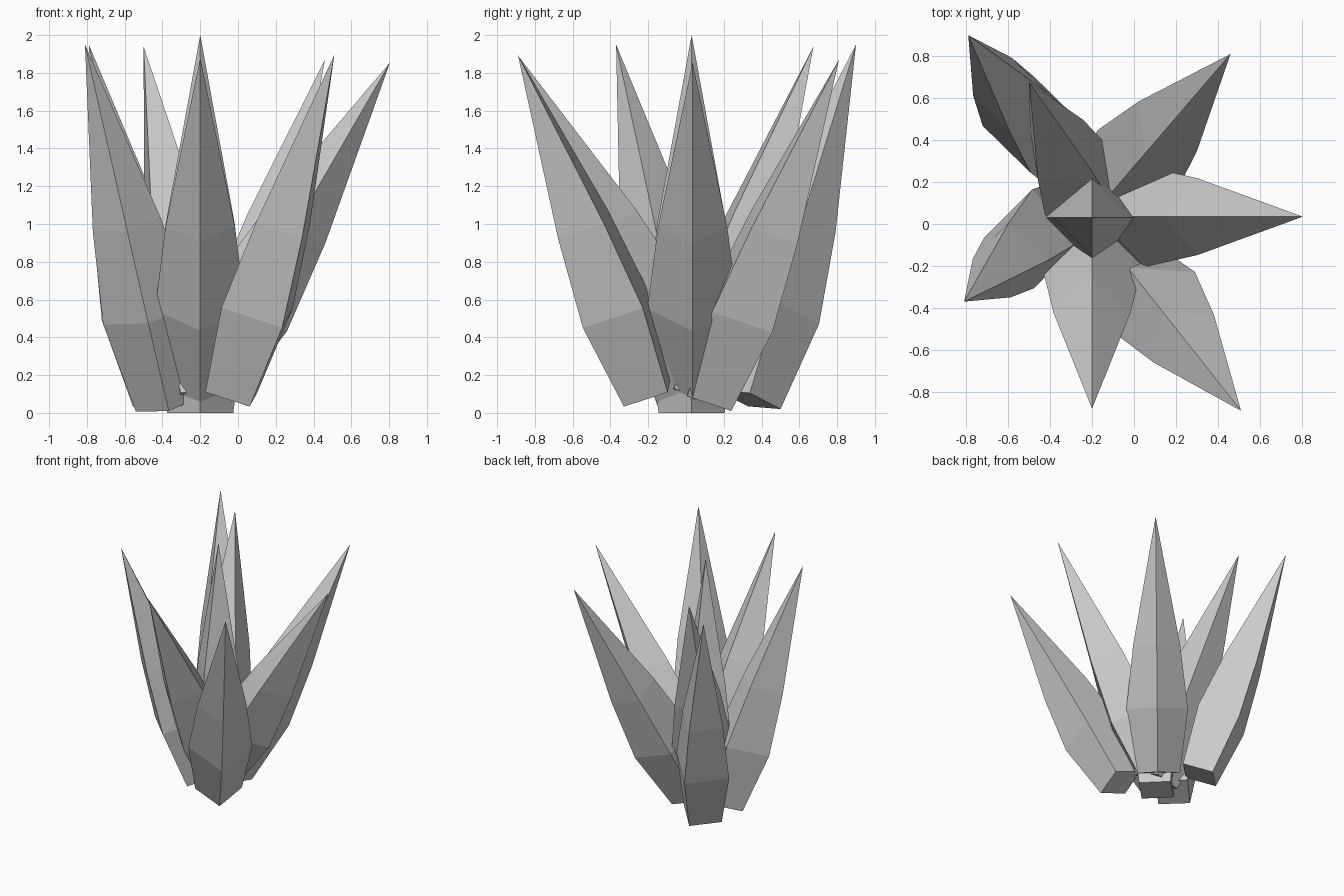
import bpy, bmesh
from math import cos, sin, radians
from mathutils import Vector

if "Cube" in bpy.data.objects:
    bpy.data.objects.remove(bpy.data.objects["Cube"])

# Shared four-sided leaf profile: (fraction of length, radius)
RINGS = [(0.0, 0.175), (0.25, 0.24), (0.5, 0.183)]


def leaf(name, base, tip, corner_deg):
    """Pointed diamond-section leaf; one ridge faces corner_deg before tilting."""
    base, tip = Vector(base), Vector(tip)
    axis = tip - base
    tilt = Vector((0, 0, 1)).rotation_difference(axis)
    bm = bmesh.new()
    rings = []
    for t, r in RINGS:
        ring = []
        for k in range(4):
            a = radians(corner_deg + 90 * k)
            ring.append(bm.verts.new(base + axis * t + tilt @ Vector((r * cos(a), r * sin(a), 0))))
        rings.append(ring)
    point = bm.verts.new(tip)
    bm.faces.new(rings[0][::-1])
    for k in range(4):
        n = (k + 1) % 4
        for lo, hi in zip(rings, rings[1:]):
            bm.faces.new((lo[k], lo[n], hi[n], hi[k]))
        bm.faces.new((rings[-1][k], rings[-1][n], point))
    bmesh.ops.recalc_face_normals(bm, faces=bm.faces)
    mesh = bpy.data.meshes.new(name)
    bm.to_mesh(mesh)
    bm.free()
    obj = bpy.data.objects.new(name, mesh)
    bpy.context.collection.objects.link(obj)


# Upright middle leaf
leaf("center_leaf", (-0.2, 0.03, 0), (-0.2, 0.03, 2), 0)

# Leaves leaning outwards
leaf("right_leaf", (-0.2, 0.035, 0.118), (0.805, 0.035, 1.855), 0)
leaf("front_leaf", (-0.2, 0.03, 0.1), (-0.2, -0.88, 1.88), 0)
leaf("front_right_leaf", (-0.035, -0.205, 0.11), (0.51, -0.89, 1.895), -52)
leaf("back_right_leaf", (-0.14, 0.12, 0.09), (0.46, 0.81, 1.87), 50)
leaf("back_left_leaf", (-0.385, 0.333, 0.07), (-0.79, 0.9, 1.95), 0)
leaf("inner_back_leaf", (-0.2, 0.03, 0.075), (-0.5, 0.675, 1.94), 55)
leaf("left_leaf", (-0.37, 0.03, 0.045), (-0.81, -0.37, 1.95), 0)
